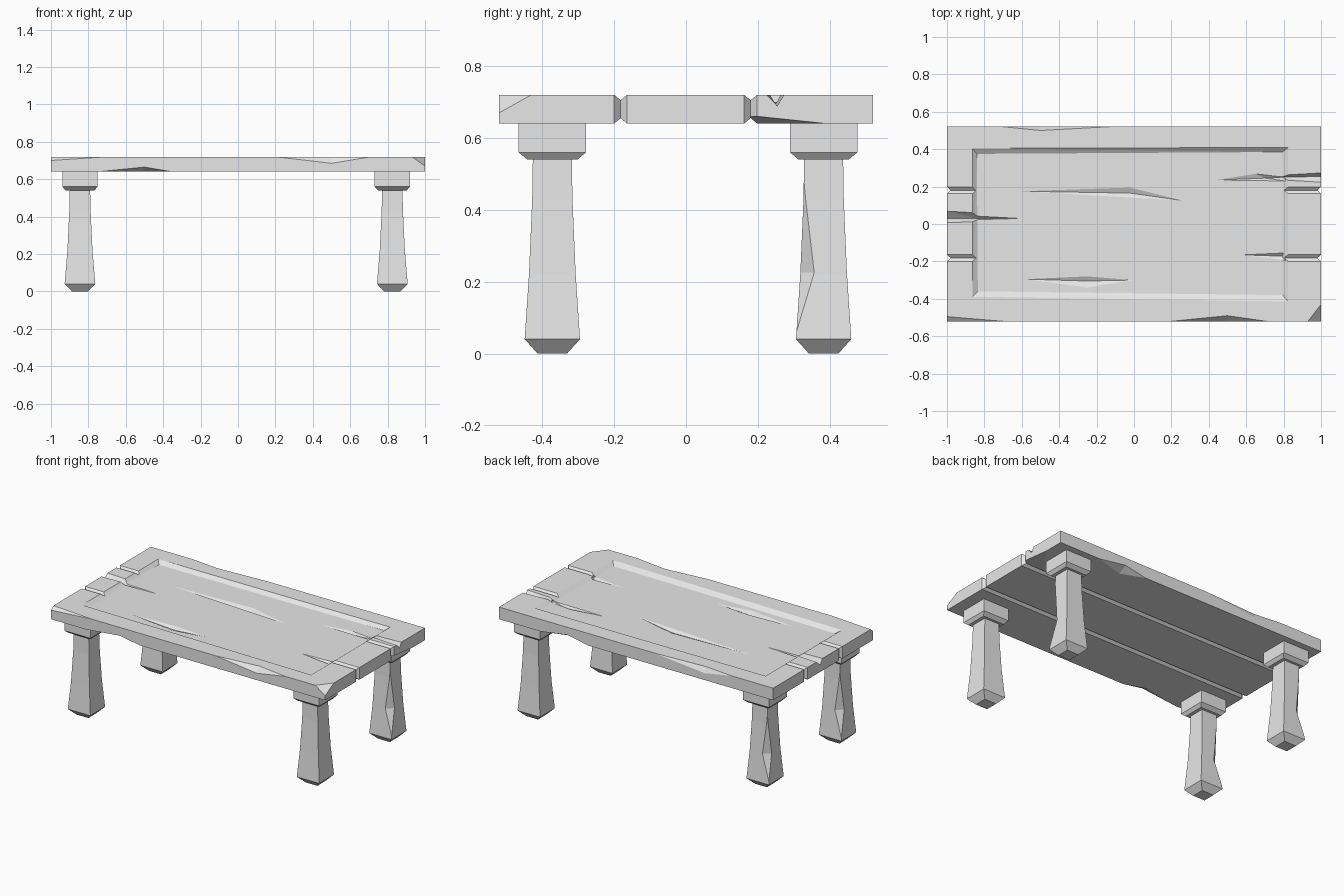
import bpy
import bmesh

cube = bpy.data.objects.get("Cube")
if cube:
    bpy.data.objects.remove(cube, do_unlink=True)

stone = bpy.data.materials.new("pale grey")
stone.use_nodes = True
stone.diffuse_color = (0.8, 0.8, 0.8, 1)
stone.node_tree.nodes["Principled BSDF"].inputs["Base Color"].default_value = (0.8, 0.8, 0.8, 1)

TOP, FLOOR, BOTTOM = 0.72, 0.70, 0.64


def finish(bm, name):
    bmesh.ops.recalc_face_normals(bm, faces=bm.faces)
    mesh = bpy.data.meshes.new(name)
    bm.to_mesh(mesh)
    bm.free()
    mesh.materials.append(stone)
    obj = bpy.data.objects.new(name, mesh)
    bpy.context.collection.objects.link(obj)
    return obj


def hull(name, points):
    """Convex solid around a few points."""
    bm = bmesh.new()
    verts = [bm.verts.new(p) for p in points]
    result = bmesh.ops.convex_hull(bm, input=verts)
    loose = {g for g in result["geom_interior"] + result["geom_unused"]
             if isinstance(g, bmesh.types.BMVert)}
    bmesh.ops.delete(bm, geom=list(loose), context='VERTS')
    bmesh.ops.dissolve_limit(bm, angle_limit=0.001, verts=bm.verts, edges=bm.edges)
    return finish(bm, name)


def loft(name, cx, cy, rings):
    """Square post made of (z, half x, half y) rings."""
    bm = bmesh.new()
    loops = [[bm.verts.new((cx + sx * hx, cy + sy * hy, z))
              for sx, sy in ((-1, -1), (1, -1), (1, 1), (-1, 1))]
             for z, hx, hy in rings]
    for a, b in zip(loops, loops[1:]):
        for i in range(4):
            j = (i + 1) % 4
            bm.faces.new((a[i], a[j], b[j], b[i]))
    bm.faces.new(loops[0])
    bm.faces.new(loops[-1])
    return finish(bm, name)


def cut(obj, points):
    """Carve the hull of the points out of an object."""
    cutter = hull("cutter", points)
    cutter.hide_render = True
    mod = obj.modifiers.new("carve", 'BOOLEAN')
    mod.operation = 'DIFFERENCE'
    mod.solver = 'EXACT'
    mod.object = cutter
    bpy.context.view_layer.objects.active = obj
    bpy.ops.object.modifier_apply(modifier=mod.name)
    bpy.data.objects.remove(cutter, do_unlink=True)


def crack(obj, outline, valley):
    """Wedge-shaped split in the sunken panel."""
    cut(obj, [(x, y, z) for x, y in outline for z in (FLOOR, TOP + 0.01)]
        + [(x, y, FLOOR - 0.014) for x, y in valley])


# Table top with a sunken panel
table_top = loft("table_top", 0, 0, [(BOTTOM, 1, 0.52), (TOP, 1, 0.52)])
cut(table_top,
    [(x, y, FLOOR) for x, y in ((-0.84, 0.375), (0.795, 0.385), (0.795, -0.38), (-0.835, -0.36))]
    + [(x, y, TOP + 0.0005) for x, y in ((-0.865, 0.405), (0.825, 0.41), (0.825, -0.415), (-0.865, -0.39))])

# V grooves between planks: top, underside and both ends
for gy in (-0.182, 0.18):
    section = ((-0.036, 0.015), (0.036, 0.015), (0, -0.015))
    for level, side in ((TOP, 1), (BOTTOM, -1)):
        cut(table_top, [(x, gy + dy, level + side * d)
                        for x in (-1.1, 1.1) for dy, d in section])
    for side in (-1, 1):
        cut(table_top, [(side * (1 + d * 1.3), gy + dy, z)
                        for z in (0.6, 0.76) for dy, d in section])

# Splits in the panel
crack(table_top, [(-0.6, 0.175), (-0.02, 0.195), (0.26, 0.125), (0, 0.145)], [(-0.02, 0.165)])
crack(table_top, [(-0.58, -0.295), (-0.25, -0.28), (-0.01, -0.3), (-0.25, -0.34)], [(-0.25, -0.305)])
crack(table_top, [(0.44, 0.235), (0.65, 0.268), (0.81, 0.25), (0.81, 0.23)], [(0.7, 0.245)])
crack(table_top, [(0.58, -0.165), (0.8, -0.155), (0.81, -0.195)], [(0.79, -0.172)])

# Splits running out through the end rims
cut(table_top, [(1.05, 0.215, 0.73), (1.05, 0.28, 0.73), (1.05, 0.255, 0.688),
                (0.78, 0.23, 0.73), (0.78, 0.265, 0.73), (0.78, 0.25, 0.695)])
cut(table_top, [(-1.05, 0.08, 0.73), (-1.05, 0, 0.73), (-1.05, 0.03, 0.685),
                (-0.84, 0.055, 0.73), (-0.84, 0.01, 0.73), (-0.84, 0.03, 0.686),
                (-0.58, 0.03, 0.702)])

# Chipped edges and corners; the last point of each lies outside the slab
chips = (
    [(0.2, -0.52, TOP), (0.71, -0.52, TOP), (0.5, -0.49, TOP), (0.5, -0.52, 0.685), (0.5, -0.55, 0.75)],
    [(-0.7, 0.52, TOP), (-0.13, 0.52, TOP), (-0.5, 0.5, TOP), (-0.5, 0.52, 0.685), (-0.5, 0.55, 0.75)],
    [(-0.75, -0.52, BOTTOM), (-0.35, -0.52, BOTTOM), (-0.5, -0.47, BOTTOM),
     (-0.5, -0.52, 0.665), (-0.5, -0.55, 0.61)],
    [(0.35, 0.52, BOTTOM), (0.7, 0.52, BOTTOM), (0.5, 0.46, BOTTOM),
     (0.5, 0.52, 0.67), (0.5, 0.55, 0.61)],
    [(1, -0.43, TOP), (0.93, -0.52, TOP), (1, -0.52, 0.67), (1.05, -0.57, 0.77)],
    [(-1, -0.495, TOP), (-0.7, -0.52, TOP), (-1, -0.52, 0.7), (-1.03, -0.55, 0.75)],
    [(1, 0.39, BOTTOM), (1, 0.18, 0.662), (0.85, 0.18, BOTTOM), (1.03, 0.18, 0.6)],
)
for chip in chips:
    cut(table_top, chip)

# Legs with square caps; some have a gouge along one vertical edge
leg_rings = [(0, 0.043, 0.041), (0.04, 0.082, 0.077), (0.22, 0.067, 0.065),
             (0.43, 0.057, 0.056), (0.56, 0.054, 0.054)]
cap_rings = [(0.54, 0.077, 0.07), (0.56, 0.094, 0.094), (BOTTOM, 0.094, 0.094)]
legs = (("front_right", -0.845, -0.372, (-1, 1)), ("front_left", 0.825, -0.372, None),
        ("back_right", -0.845, 0.383, (-1, 1)), ("back_left", 0.825, 0.383, (1, -1)))
for place, cx, cy, gouge in legs:
    leg = loft(place + "_leg", cx, cy, leg_rings)
    loft(place + "_leg_cap", cx, cy, cap_rings)
    if gouge:
        sx, sy = gouge
        corner = [(0.056, 0.056, 0.5), (0.082, 0.078, 0.05), (0.069, 0.024, 0.225),
                  (0.024, 0.067, 0.225), (0.12, 0.12, 0.225)]
        cut(leg, [(cx + sx * x, cy + sy * y, z) for x, y, z in corner])
